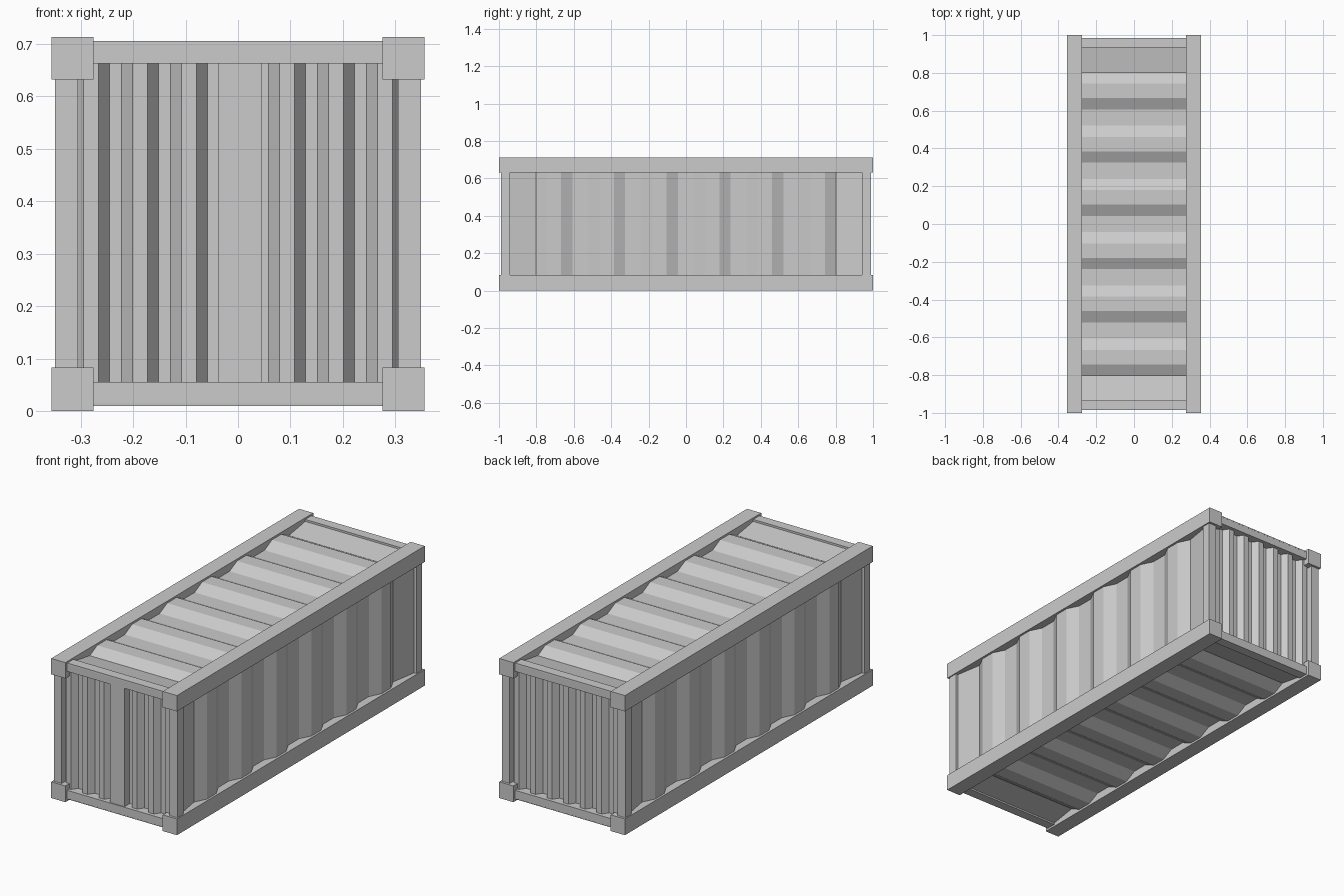
import bpy, bmesh

if "Cube" in bpy.data.objects:
    bpy.data.objects.remove(bpy.data.objects["Cube"])

def box(name, x, y, z):
    """Box from (min, max) ranges."""
    bm = bmesh.new()
    bmesh.ops.create_cube(bm, size=1)
    for v in bm.verts:
        v.co = [r[0] + (c + 0.5) * (r[1] - r[0]) for c, r in zip(v.co, (x, y, z))]
    return finish(name, bm)

def finish(name, bm):
    me = bpy.data.meshes.new(name)
    bm.to_mesh(me)
    bm.free()
    ob = bpy.data.objects.new(name, me)
    bpy.context.collection.objects.link(ob)
    return ob

def wave(pitch, ridges, ridge_w, slope_w, high, low, end):
    """Trapezoid corrugation profile: (position, height) points, high at both ends."""
    pts = [(-end, high)]
    half = ridge_w / 2
    for i in range(ridges):
        c = (i - (ridges - 1) / 2) * pitch
        pts += [(c - half - slope_w, low), (c - half, high),
                (c + half, high), (c + half + slope_w, low)]
    # grooves at the two ends climb back up to the frame
    pts.append((end, high))
    return pts

def sheet(name, profile, place, a, b):
    """Extrude a profile from a to b; place(u, h, t) gives the 3D point."""
    bm = bmesh.new()
    rows = [[bm.verts.new(place(u, h, t)) for u, h in profile] for t in (a, b)]
    for i in range(len(profile) - 1):
        bm.faces.new((rows[0][i], rows[0][i + 1], rows[1][i + 1], rows[1][i]))
    ob = finish(name, bm)
    # thin sheet metal
    mod = ob.modifiers.new("thickness", 'SOLIDIFY')
    mod.thickness = 0.004
    mod.offset = 0
    return ob

def span(s, a, b):
    return (min(s * a, s * b), max(s * a, s * b))

# long corner rails and corner posts
for sx, side in ((-1, "left"), (1, "right")):
    for z, level in (((0, 0.083), "bottom"), ((0.632, 0.713), "top")):
        box(f"{level}_rail_{side}", span(sx, 0.275, 0.355), (-1, 1), z)
    for sy, end in ((-1, "front"), (1, "back")):
        box(f"{end}_post_{side}", span(sx, 0.305, 0.349), span(sy, 0.94, 0.988), (0.05, 0.66))

# cross bars at both ends
for sy, end in ((-1, "front"), (1, "back")):
    for z, level in (((0.01, 0.055), "bottom"), ((0.662, 0.705), "top")):
        box(f"{end}_{level}_bar", (-0.28, 0.28), span(sy, 0.935, 0.985), z)

# side walls
side = wave(0.282, 6, 0.075, 0.06, 0.342, 0.312, 0.985)
for s, n in ((-1, "left"), (1, "right")):
    sheet(f"{n}_wall", side, lambda u, h, t: (s * h, u, t), 0.04, 0.67)

# roof and floor
roof = wave(0.282, 6, 0.075, 0.06, 0.701, 0.671, 0.985)
sheet("roof", roof, lambda u, h, t: (t, u, h), -0.3, 0.3)
sheet("floor", roof, lambda u, h, t: (t, u, 0.713 - h), -0.3, 0.3)

# corrugated end walls
end_wall = wave(0.0935, 7, 0.027, 0.021, 0.966, 0.936, 0.335)
end_wall = [(-0.33, 0.936)] + end_wall[1:-1] + [(0.33, 0.936)]
for s, n in ((-1, "front"), (1, "back")):
    sheet(f"{n}_wall", end_wall, lambda u, h, t: (u, s * h, t), 0.03, 0.685)

# flat strip where the front doors meet
box("door_strip", (-0.037, 0.045), (-0.98, -0.94), (0.05, 0.664))
